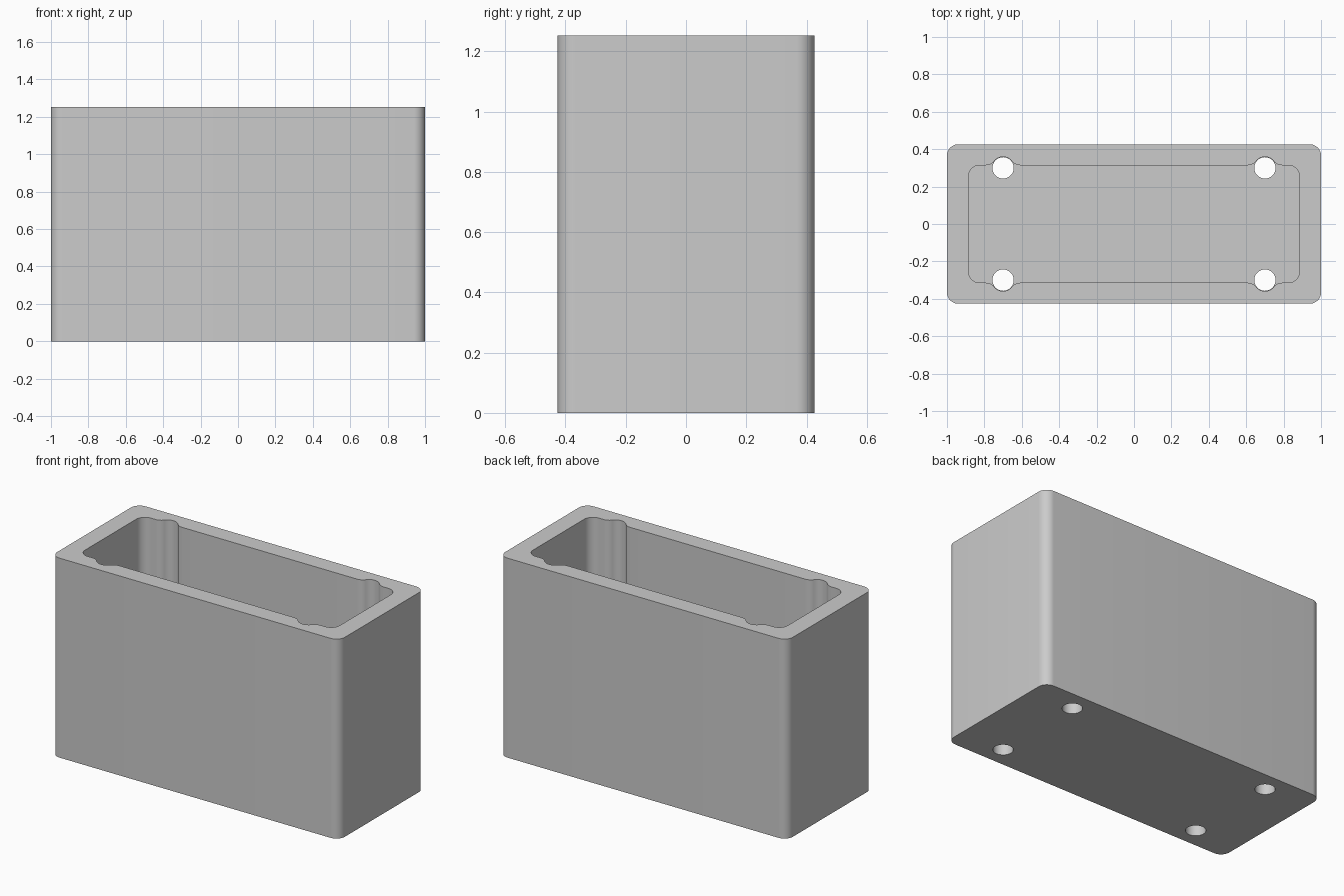
import bpy, bmesh
from math import sin, cos, pi, atan2, sqrt

# Remove the default cube
cube = bpy.data.objects.get("Cube")
if cube:
    bpy.data.objects.remove(cube, do_unlink=True)

HEIGHT, FLOOR = 1.253, 0.11
OUTER_X, OUTER_Y, OUTER_R = 1.0, 0.426, 0.06
INNER_X, INNER_Y, INNER_R = 0.885, 0.314, 0.06
HOLE_X, HOLE_Y, HOLE_R = 0.7, 0.3, 0.058
FILLET = 0.06


def arc(cx, cy, r, start, end, steps=10):
    angles = [start + (end - start) * i / steps for i in range(steps + 1)]
    return [(cx + r * cos(a), cy + r * sin(a)) for a in angles]


def mirror_quarter(q):
    """Close a first-quadrant outline into a full symmetric loop."""
    return (q + [(-x, y) for x, y in reversed(q)]
            + [(-x, -y) for x, y in q] + [(x, -y) for x, y in reversed(q)])


# Outer rounded rectangle
outer = mirror_quarter(arc(OUTER_X - OUTER_R, OUTER_Y - OUTER_R, OUTER_R, 0, pi / 2))

# Cavity outline: rounded corner, then a filleted groove around each hole
groove_r = HOLE_R + 0.001
rise = INNER_Y + FILLET - HOLE_Y
run = sqrt((groove_r + FILLET) ** 2 - rise ** 2)
phi = atan2(rise, run)
cavity = mirror_quarter(
    arc(INNER_X - INNER_R, INNER_Y - INNER_R, INNER_R, 0, pi / 2)
    + arc(HOLE_X + run, INNER_Y + FILLET, FILLET, -pi / 2, phi - pi)
    + arc(HOLE_X, HOLE_Y, groove_r, phi, pi - phi, 16)[1:-1]
    + arc(HOLE_X - run, INNER_Y + FILLET, FILLET, -phi, -pi / 2))

# Four screw holes through the floor
holes = [arc(sx * HOLE_X, sy * HOLE_Y, HOLE_R - 0.001, 0, 2 * pi, 36)[:-1]
         for sx in (-1, 1) for sy in (-1, 1)]

bm = bmesh.new()


def wall(points, z0, z1):
    """Upright wall along a loop; returns its lower and upper edges."""
    low = [bm.verts.new((x, y, z0)) for x, y in points]
    high = [bm.verts.new((x, y, z1)) for x, y in points]
    n = len(points)
    for i in range(n):
        j = (i + 1) % n
        bm.faces.new((low[i], low[j], high[j], high[i]))
    return [[bm.edges.get((ring[i], ring[(i + 1) % n])) for i in range(n)]
            for ring in (low, high)]


outer_low, outer_high = wall(outer, 0, HEIGHT)
cavity_low, cavity_high = wall(cavity, FLOOR, HEIGHT)
hole_rings = [wall(h, 0, FLOOR) for h in holes]

# Rim, underside and cavity floor
bmesh.ops.triangle_fill(bm, use_beauty=True, edges=outer_high + cavity_high, normal=(0, 0, 1))
bmesh.ops.triangle_fill(bm, use_beauty=True, normal=(0, 0, -1),
                        edges=outer_low + [e for low, high in hole_rings for e in low])
bmesh.ops.triangle_fill(bm, use_beauty=True, normal=(0, 0, 1),
                        edges=cavity_low + [e for low, high in hole_rings for e in high])
bmesh.ops.recalc_face_normals(bm, faces=bm.faces[:])

mesh = bpy.data.meshes.new("box_housing")
bm.to_mesh(mesh)
bm.free()
housing = bpy.data.objects.new("box_housing", mesh)
bpy.context.collection.objects.link(housing)

# Plain grey material
grey = bpy.data.materials.new("light_grey")
grey.use_nodes = True
colour = (0.6, 0.6, 0.6, 1)
grey.diffuse_color = colour
grey.node_tree.nodes["Principled BSDF"].inputs["Base Color"].default_value = colour
mesh.materials.append(grey)

# Smooth the rounded walls, keep the rims sharp
bpy.ops.object.select_all(action='DESELECT')
housing.select_set(True)
bpy.context.view_layer.objects.active = housing
bpy.ops.object.shade_smooth_by_angle(angle=pi / 6)
